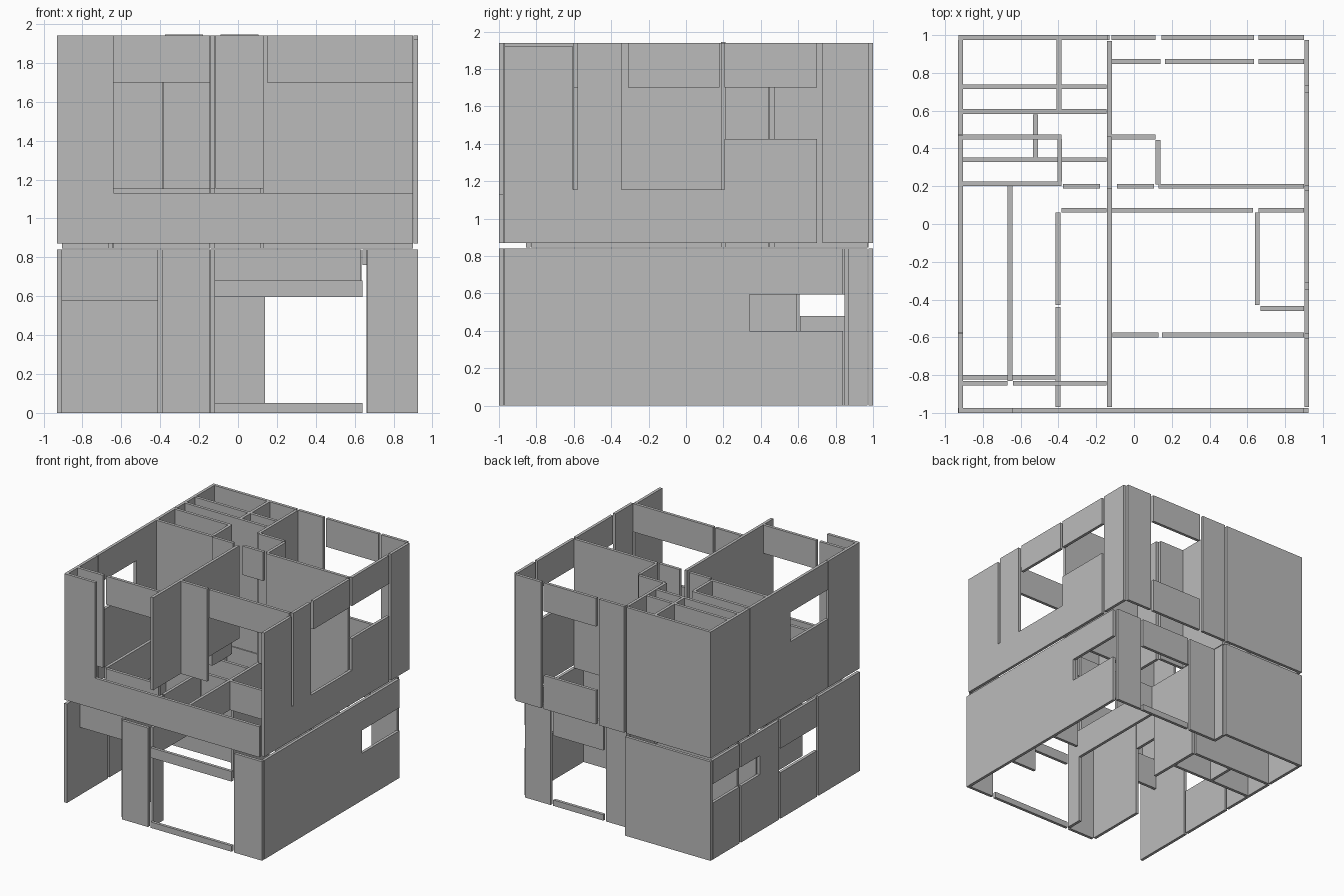
import bpy

cube = bpy.data.objects.get("Cube")
if cube:
    bpy.data.objects.remove(cube)

plaster = bpy.data.materials.new("grey_plaster")
plaster.use_nodes = True
GREY = (0.5, 0.5, 0.5, 1)
plaster.diffuse_color = GREY
plaster.node_tree.nodes["Principled BSDF"].inputs["Base Color"].default_value = GREY

T = 0.0125                      # half wall thickness
GROUND, CEIL = 0, 0.84          # lower storey
SKIRT, BASE = 0.87, 0.845       # undersides of upper outer and inner walls
SILL, HEAD, TOP = 1.155, 1.70, 1.94
LOW = (GROUND, CEIL)
LINTEL = (0.595, CEIL)
KERB = (GROUND, 0.05)
OUTER = (SKIRT, TOP)
INNER = (BASE, TOP)
BAND = (SKIRT, SILL)
RAISED = (SILL, TOP)
HEADER = (HEAD, TOP)


def block(name, x, y, z):
    bpy.ops.mesh.primitive_cube_add(size=1)
    ob = bpy.context.object
    ob.name = name
    ob.location = [(a + b) / 2 for a, b in (x, y, z)]
    ob.scale = [b - a for a, b in (x, y, z)]
    ob.data.materials.append(plaster)


def across(name, y, x0, x1, *spans):
    """Wall running left to right, one block per height span."""
    for z in spans:
        block(name, (x0, x1), (y - T, y + T), z)


def along(name, x, y0, y1, *spans):
    """Wall running front to back, one block per height span."""
    for z in spans:
        block(name, (x - T, x + T), (y0, y1), z)


F, B, L, R, M = -0.9875, 0.9875, -0.918, 0.914, -0.13

# Lower storey, front
across("lower_front_pier", F, -0.39, -0.145, LOW)
across("lower_front_opening", F, -0.12, 0.64, KERB, (0.595, 0.68))
across("lower_front_corner", F, 0.665, 0.925, LOW)
across("entry_header", -0.812, -0.905, -0.415, (0.575, CEIL))

# Lower storey, back
across("lower_back_panel", B, -0.93, -0.13, LOW)
across("lower_rear_pier", 0.86, -0.12, 0.14, LOW)
across("lower_rear_opening", 0.86, 0.165, 0.635, KERB, LINTEL)
across("lower_rear_corner", 0.86, 0.66, 0.90, LOW)

# Lower storey, sides
along("lower_right_wall", R, -0.97, 0.34, LOW)
along("lower_right_window", R, 0.34, 0.84, (GROUND, 0.40), LINTEL)
along("lower_left_front", L, -1.0, -0.45, LOW)
along("lower_left_window", L, -0.43, 0.06, (GROUND, 0.39), LINTEL)
along("lower_left_middle", L, 0.08, 0.34, LOW)
along("lower_left_small_window", L, 0.34, 0.59, (GROUND, 0.48), (0.64, CEIL))
along("lower_left_rear_window", L, 0.61, 0.97, (GROUND, 0.48), (0.64, CEIL))

# Lower storey, partitions
along("lower_centre_front", M, -0.97, -0.83, LOW)
along("lower_centre_header", M, -0.83, 0.11, LINTEL)
along("lower_centre_wall", M, 0.11, 0.59, LOW)
along("lower_centre_rear_header", M, 0.59, 0.85, LINTEL)
along("lower_centre_rear", M, 0.85, 0.97, LOW)
along("entry_wall", -0.402, -0.97, -0.44, LOW)
along("entry_side_header", -0.402, -0.43, 0.06, LINTEL)
across("hall_header", 0.073, -0.385, -0.145, LINTEL)
across("living_header", 0.073, -0.12, 0.63, LINTEL)
across("closet_back", 0.073, 0.66, 0.90, LOW)
along("closet_header", 0.652, -0.43, 0.06, (0.76, CEIL))
across("closet_front", -0.447, 0.67, 0.90, LOW)
for y in (0.34, 0.595):
    across("lower_room_wall", y, -0.905, -0.145, LOW)
along("lower_room_divider", -0.522, 0.35, 0.58, LOW)

# Upper storey, front
across("upper_front_corner", F, -0.93, -0.64, OUTER)
across("upper_front_parapet", F, -0.64, 0.90, (SKIRT, 1.13))
across("balcony_corner", -0.843, -0.905, -0.67, RAISED)
across("balcony_window", -0.843, -0.64, -0.145, (BASE, SILL), HEADER)
across("terrace_pier", -0.588, -0.115, 0.13, RAISED)
across("terrace_header", -0.588, 0.148, 0.90, HEADER)

# Upper storey, back
across("upper_back_panel", B, -0.93, -0.14, OUTER)
across("upper_back_pier", B, -0.12, 0.115, OUTER)
across("upper_back_window", B, 0.145, 0.635, BAND, HEADER)
across("upper_back_corner", B, 0.66, 0.90, OUTER)

# Upper storey, right side
along("upper_right_front", R, -0.97, -0.605, (SKIRT, 1.92))
along("upper_right_band", R, -0.605, 0.70, BAND)
along("upper_right_pier", R, -0.58, -0.345, RAISED)
along("upper_right_tall_window", R, -0.31, 0.18, HEADER)
along("upper_right_window", R, 0.205, 0.70, (SILL, 1.425), HEADER)
along("upper_right_rear", R, 0.73, 0.975, OUTER)

# Upper storey, left side
along("upper_left_rear", L, 0.475, 0.975, OUTER)
along("upper_left_band", L, -0.575, 0.47, BAND)
along("upper_left_pier", L, -0.07, 0.47, RAISED)
along("upper_left_window", L, -0.575, -0.07, (SILL, 1.45), HEADER)
along("upper_left_front", L, -0.975, -0.58, OUTER)

# Upper storey, partitions
along("upper_centre_front", M, -0.97, 0.19, RAISED)
along("upper_centre_rear", M, 0.46, 0.97, INNER)
along("low_bedroom_wall", -0.657, -0.83, 0.20, (BASE, SILL))
across("bedroom_wall", 0.213, -0.905, -0.385, INNER)
across("bath_wall", 0.46, -0.905, -0.385, INNER)
along("bath_side", -0.393, 0.225, 0.45, INNER)
for y in (0.595, 0.727):
    across("rear_room_wall", y, -0.905, -0.145, INNER)
along("rear_room_divider", -0.397, 0.605, 0.975, INNER)
for x0, x1 in ((-0.375, -0.18), (-0.09, 0.105)):
    across("landing_header", 0.2, x0, x1, (HEAD, 1.945))
across("living_wall", 0.2, 0.13, 0.90, INNER)
along("shower_side", 0.127, 0.21, 0.445, INNER)
across("shower_back", 0.46, -0.12, 0.115, INNER)
